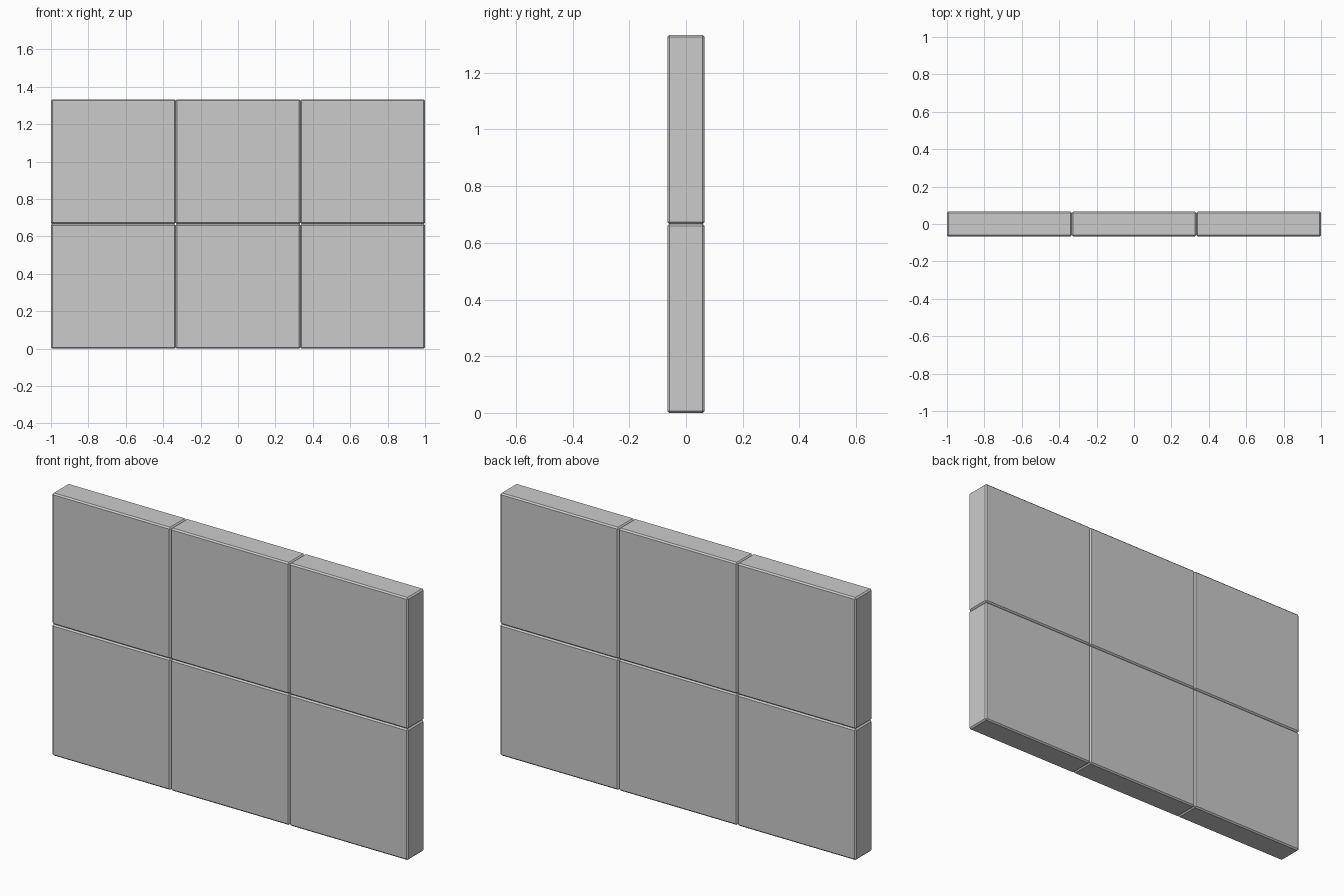
import bpy

if "Cube" in bpy.data.objects:
    bpy.data.objects.remove(bpy.data.objects["Cube"])

SIDE = 2 / 3      # square panel size
DEPTH = 0.132     # wall thickness
EDGE = 0.007      # chamfer on every edge


def panel(name, x, z):
    """One square wall panel with chamfered edges."""
    bpy.ops.mesh.primitive_cube_add(size=1, location=(x, 0, z))
    ob = bpy.context.object
    ob.name = name
    ob.scale = (SIDE, DEPTH, SIDE)
    bpy.ops.object.transform_apply(location=False, rotation=False, scale=True)
    bevel = ob.modifiers.new("chamfer", "BEVEL")
    bevel.width = EDGE
    bevel.segments = 1
    return ob


# Two rows of three panels
for row, row_name in enumerate(("lower", "upper")):
    for col, col_name in enumerate(("left", "middle", "right")):
        panel(f"wall_panel_{row_name}_{col_name}", (col - 1) * SIDE, (row + 0.5) * SIDE)
